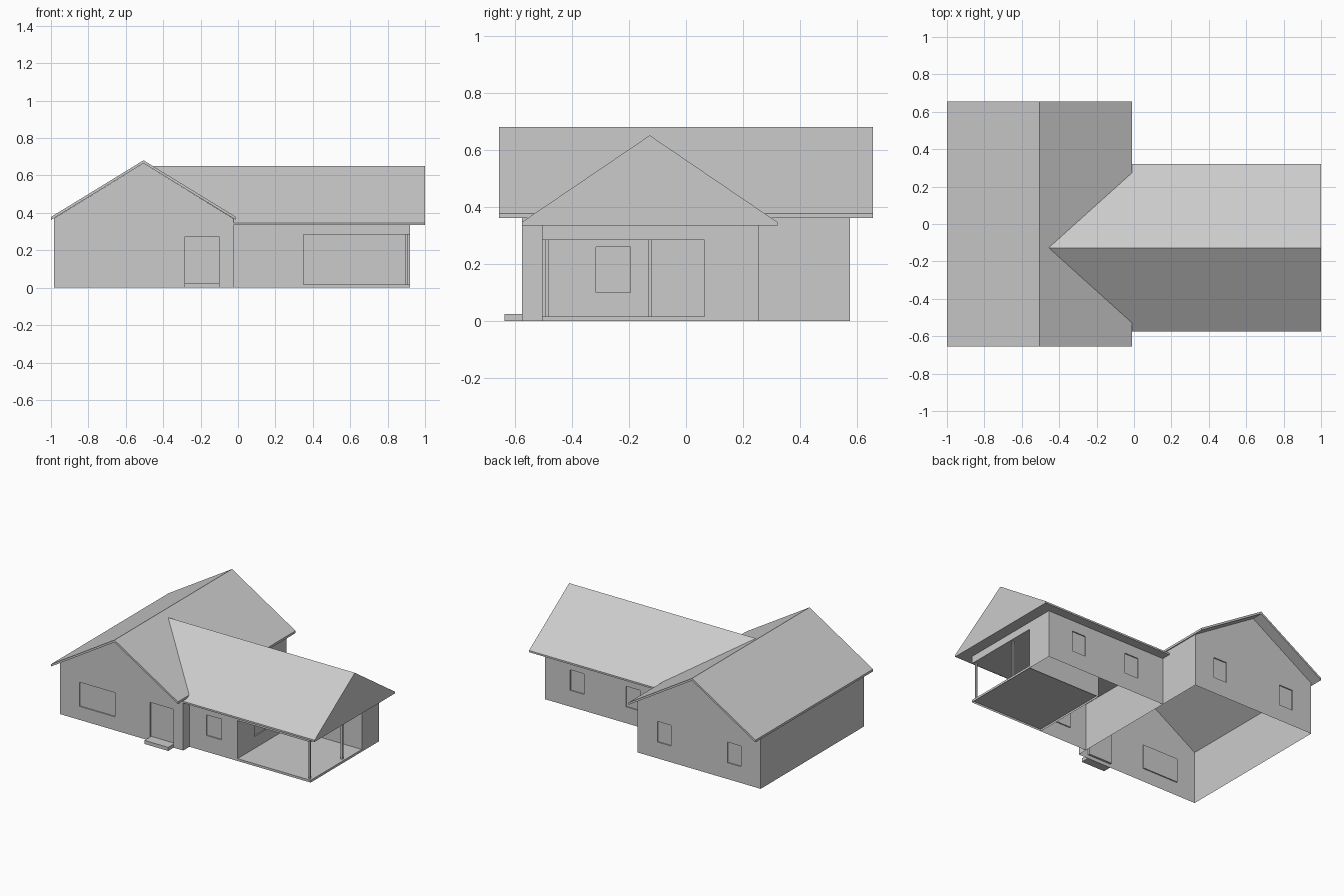
import bpy, bmesh
from mathutils import Vector

cube = bpy.data.objects.get("Cube")
if cube:
    bpy.data.objects.remove(cube, do_unlink=True)

grey = bpy.data.materials.new("light grey")
grey.use_nodes = True
tone = (0.6, 0.6, 0.6, 1)
grey.diffuse_color = tone
grey.node_tree.nodes["Principled BSDF"].inputs["Base Color"].default_value = tone

UP = Vector((0, 0, 1))
HOUSE_L, HOUSE_R, HOUSE_Y = -0.985, -0.025, 0.575
WING_R, WING_F, WING_B = 0.92, -0.505, 0.255
PORCH_X, PORCH_Y, PORCH_LOW, PORCH_TOP = 0.35, 0.065, 0.015, 0.285
WING_EAVE, RECESS = 0.335, 0.008
SILL, HEAD = 0.115, 0.26


def finish(name, bm):
    mesh = bpy.data.meshes.new(name)
    bm.to_mesh(mesh)
    bm.free()
    mesh.materials.append(grey)
    obj = bpy.data.objects.new(name, mesh)
    bpy.context.collection.objects.link(obj)
    return obj


def wall(name, start, end, height, peak=None, openings=()):
    """Sheet wall, left to right from outside. Openings: (u0, u1, z0, z1, depth); depth 0 is a hole."""
    a, b = Vector((*start, 0)), Vector((*end, 0))
    along, length = (b - a).normalized(), (b - a).length
    out = along.cross(UP)
    points = [a, b, b + UP * height]
    if peak:
        points.append((a + b) / 2 + UP * peak)
    points.append(a + UP * height)
    bm = bmesh.new()
    bm.faces.new([bm.verts.new(p) for p in points])
    for u0, u1, z0, z1, depth in openings:
        for co, no in ((a + along * u0, along), (a + along * u1, along), (UP * z0, UP), (UP * z1, UP)):
            bmesh.ops.bisect_plane(bm, geom=bm.verts[:] + bm.edges[:] + bm.faces[:],
                                   dist=1e-5, plane_co=co, plane_no=no)
    for u0, u1, z0, z1, depth in openings:
        inside = []
        for f in bm.faces:
            c = f.calc_center_median()
            u = (c - a).dot(along)
            flat = abs((c - a).dot(out)) < 1e-4
            if flat and u0 < u < u1 and z0 < c.z < z1:
                inside.append(f)
        if depth:
            ext = bmesh.ops.extrude_face_region(bm, geom=inside)["geom"]
            moved = [v for v in ext if isinstance(v, bmesh.types.BMVert)]
            bmesh.ops.translate(bm, verts=moved, vec=-out * depth)
            inside = [f for f in inside if f.is_valid]
        bmesh.ops.delete(bm, geom=inside, context='FACES')
    return finish(name, bm)


def window(u0, u1, low=SILL, high=HEAD):
    return (u0, u1, low, high, RECESS)


def box(name, low, high):
    bm = bmesh.new()
    bmesh.ops.create_cube(bm, size=1)
    for v in bm.verts:
        v.co = [h if c > 0 else l for c, l, h in zip(v.co, low, high)]
    return finish(name, bm)


def loft(name, first, second):
    """Solid between two matching end outlines."""
    bm = bmesh.new()
    p, q = ([bm.verts.new(c) for c in ring] for ring in (first, second))
    bm.faces.new(p)
    bm.faces.new(q)
    for i in range(len(p)):
        j = (i + 1) % len(p)
        bm.faces.new((p[i], p[j], q[j], q[i]))
    bmesh.ops.recalc_face_normals(bm, faces=bm.faces[:])
    return finish(name, bm)


# Main house walls
door = (0.7, 0.885, 0.025, 0.27, 0.015)
wall("house_front_wall", (HOUSE_L, -HOUSE_Y), (HOUSE_R, -HOUSE_Y), 0.37, 0.665,
     [window(0.15, 0.43, 0.095, 0.265), door])
wall("house_back_wall", (HOUSE_R, HOUSE_Y), (HOUSE_L, HOUSE_Y), 0.37, 0.665,
     [window(0.155, 0.26), window(0.7, 0.805)])
wall("house_left_wall", (HOUSE_L, HOUSE_Y), (HOUSE_L, -HOUSE_Y), 0.37)
wall("house_right_wall", (HOUSE_R, -HOUSE_Y), (HOUSE_R, HOUSE_Y), 0.37)
box("door_step", (-0.285, -0.635, 0), (-0.1, -HOUSE_Y, 0.025))

# Main roof: a bent slab running front to back
outline = [(-1, 0.362), (-0.505, 0.665), (-0.01, 0.362), (-0.01, 0.378), (-0.505, 0.681), (-1, 0.378)]
loft("house_roof", *[[(x, y, z) for x, z in outline] for y in (-0.655, 0.655)])

# Wing walls, open at the porch corner
wall("wing_front_wall", (HOUSE_R, WING_F), (WING_R, WING_F), WING_EAVE, None,
     [window(0.132, 0.25), (PORCH_X - HOUSE_R, WING_R - HOUSE_R, PORCH_LOW, PORCH_TOP, 0)])
wall("wing_end_wall", (WING_R, WING_F), (WING_R, WING_B), WING_EAVE, None,
     [(0, PORCH_Y - WING_F, PORCH_LOW, PORCH_TOP, 0)])
wall("wing_back_wall", (WING_R, WING_B), (HOUSE_R, WING_B), WING_EAVE, None,
     [window(0.195, 0.305), window(0.63, 0.74)])

# Porch recess and posts
wall("porch_side_wall", (PORCH_X, WING_F), (PORCH_X, PORCH_Y), PORCH_TOP, None,
     [window(0.19, 0.31, 0.1)])
wall("porch_back_wall", (PORCH_X, PORCH_Y), (WING_R, PORCH_Y), PORCH_TOP)
for name, z in (("porch_floor", PORCH_LOW), ("porch_ceiling", PORCH_TOP)):
    box(name, (PORCH_X, WING_F, z - 0.001), (WING_R, PORCH_Y, z + 0.001))
for name, y in (("porch_corner_post", -0.486), ("porch_middle_post", -0.125)):
    box(name, (0.893, y - 0.006, PORCH_LOW), (0.905, y + 0.006, PORCH_TOP))

# Wing roof: closed gable whose inner end tucks under the main slope
front, ridge, back = -0.575, -0.127, 0.32
outline = [(front, WING_EAVE), (back, WING_EAVE), (back, 0.347), (ridge, 0.651), (front, 0.347)]
inner = [(-0.455 if y == ridge else HOUSE_R, y, z) for y, z in outline]
loft("wing_roof", inner, [(1, y, z) for y, z in outline])
